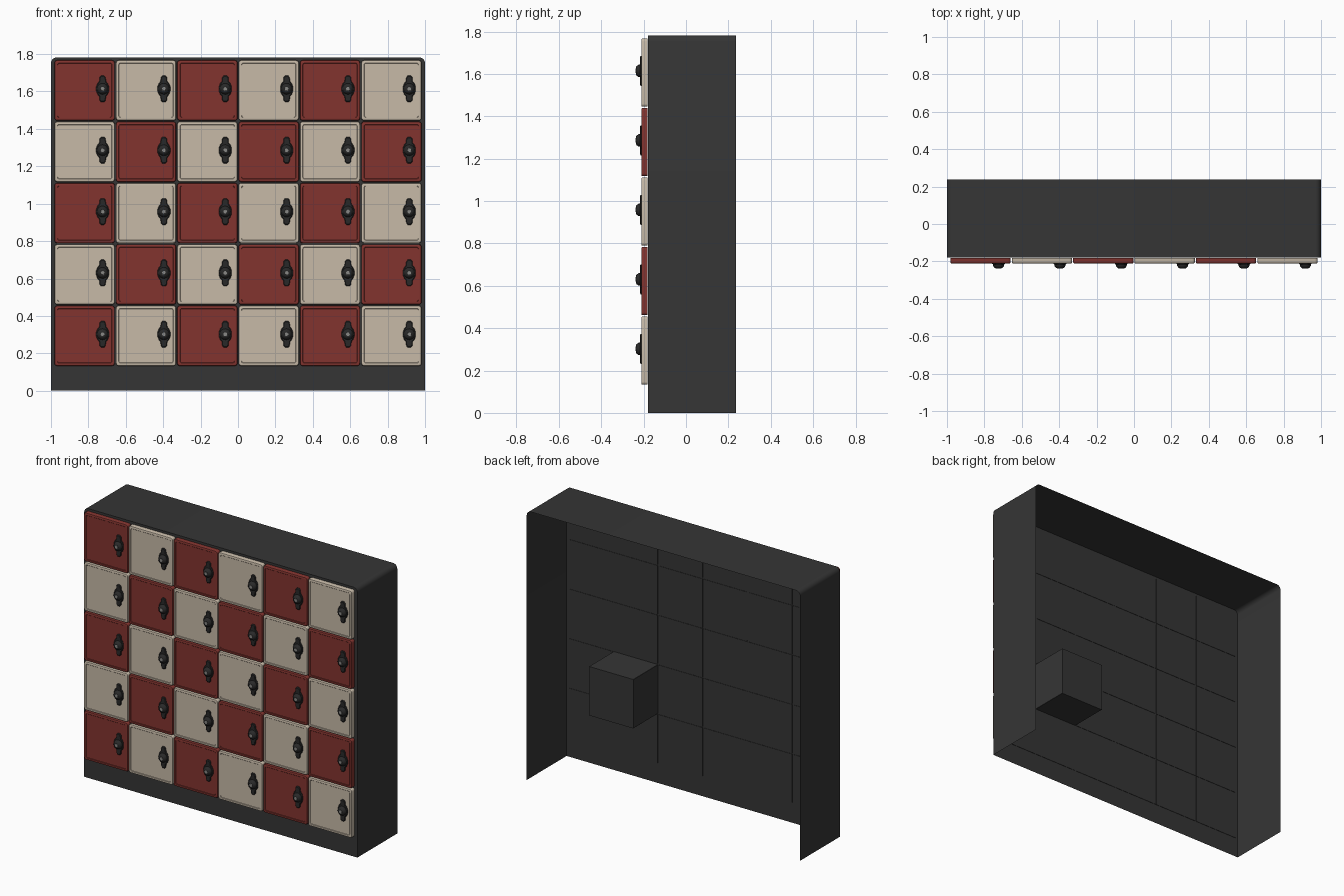
import bpy, bmesh, math

if "Cube" in bpy.data.objects:
    bpy.data.objects.remove(bpy.data.objects["Cube"])

def material(name, rgb):
    m = bpy.data.materials.new(name)
    m.diffuse_color = (*rgb, 1)
    m.use_nodes = True
    m.node_tree.nodes["Principled BSDF"].inputs["Base Color"].default_value = m.diffuse_color
    return m

DARK = material("charcoal", (0.036, 0.036, 0.036))
RED = material("brick red", (0.225, 0.034, 0.028))
CREAM = material("cream", (0.57, 0.49, 0.39))
BLACK = material("handle black", (0.022, 0.022, 0.022))
GREY = material("keyhole grey", (0.25, 0.25, 0.24))

def finish(bm, name, mat, angle=30):
    bmesh.ops.recalc_face_normals(bm, faces=bm.faces)
    me = bpy.data.meshes.new(name)
    bm.to_mesh(me)
    bm.free()
    me.materials.append(mat)
    for p in me.polygons:
        p.use_smooth = True
    me.set_sharp_from_angle(angle=math.radians(angle))
    return me

def place(name, me, loc=(0, 0, 0)):
    ob = bpy.data.objects.new(name, me)
    ob.location = loc
    bpy.context.collection.objects.link(ob)
    return ob

def rounded_square(h, r, seg=4):
    pts = []
    for q, (sx, sz) in enumerate(((1, 1), (-1, 1), (-1, -1), (1, -1))):
        for i in range(seg + 1):
            a = math.pi / 2 * (q + i / seg)
            pts.append((sx * (h - r) + r * math.cos(a), sz * (h - r) + r * math.sin(a)))
    return pts

def circle(r, n=16):
    return [(r * math.cos(2 * math.pi * i / n), r * math.sin(2 * math.pi * i / n)) for i in range(n)]

def loft(bm, rings, back=True):
    """Skin (outline, y) rings from back to front, closing the ends."""
    rows = [[bm.verts.new((x, y, z)) for x, z in pts] for pts, y in rings]
    for a, b in zip(rows, rows[1:]):
        for i in range(len(a)):
            j = (i + 1) % len(a)
            bm.faces.new((a[i], a[j], b[j], b[i]))
    if back:
        bm.faces.new(rows[0][::-1])
    bm.faces.new(rows[-1])

FRONT, BACK, TOP, STEP = -0.18, 0.237, 1.782, 0.328

# cabinet shell: thin sheet, open at the back and underneath, rounded top corners
half = [(1.0, 0.0)] + [(0.97 + 0.03 * math.cos(a), TOP - 0.03 + 0.03 * math.sin(a))
                       for a in (math.pi / 2 * i / 5 for i in range(6))]
outline = half + [(-x, z) for x, z in reversed(half)]
bm = bmesh.new()
f = [bm.verts.new((x, FRONT, z)) for x, z in outline]
b = [bm.verts.new((x, BACK, z)) for x, z in outline]
for i in range(len(f) - 1):
    bm.faces.new((f[i], b[i], b[i + 1], f[i + 1]))
bm.faces.new(f)
place("cabinet_shell", finish(bm, "cabinet_shell", DARK))

# shared door mesh: softened edges and a shallow recessed panel
def door_mesh(name, mat):
    bm = bmesh.new()
    loft(bm, [(rounded_square(0.161, 0.014), FRONT - 0.001),
              (rounded_square(0.161, 0.014), -0.205),
              (rounded_square(0.159, 0.013), -0.2095),
              (rounded_square(0.155, 0.011), -0.211),
              (rounded_square(0.146, 0.010), -0.211),
              (rounded_square(0.144, 0.009), -0.209)])
    return finish(bm, name, mat)

doors = {True: door_mesh("red_door", RED), False: door_mesh("cream_door", CREAM)}

# shared handle mesh: lobed backplate and tapered knob
side = [(0.008, 0.071), (0.016, 0.062), (0.018, 0.040), (0.027, 0.030), (0.034, 0.012)]
right = side + [(x, -z) for x, z in reversed(side)]
plate = right + [(-x, z) for x, z in reversed(right)]
bm = bmesh.new()
loft(bm, [(plate, -0.208), (plate, -0.213), ([(x * 0.85, z * 0.93) for x, z in plate], -0.217)])
loft(bm, [(circle(0.030), -0.216), (circle(0.029), -0.224),
          (circle(0.023), -0.233), (circle(0.016), -0.237)])
handle = finish(bm, "handle", BLACK)

bm = bmesh.new()
loft(bm, [(circle(0.011), -0.235), (circle(0.010), -0.238)])
keyhole = finish(bm, "keyhole", GREY)

# thin plate behind each door, leaving grooves on the inside of the cabinet
bm = bmesh.new()
loft(bm, [(rounded_square(0.161, 0.001, 1), FRONT + 0.003),
          (rounded_square(0.161, 0.001, 1), FRONT + 0.0005)])
backing = finish(bm, "backing", DARK)

for row in range(5):
    for col in range(6):
        x, z = (col - 2.5) * STEP, 0.13 + (row + 0.5) * STEP
        tag = f"_{row + 1}_{col + 1}"
        place("door" + tag, doors[(row + col) % 2 == 0], (x, 0, z))
        place("door_backing" + tag, backing, (x, 0, z))
        place("handle" + tag, handle, (x + 0.096, 0, z + 0.008))
        place("keyhole" + tag, keyhole, (x + 0.096, 0, z + 0.008))

# the single compartment box behind one door
bm = bmesh.new()
loft(bm, [(rounded_square(0.162, 0.001, 1), FRONT + 0.001),
          (rounded_square(0.162, 0.001, 1), 0.08)], back=False)
place("compartment_box", finish(bm, "compartment_box", DARK),
      (1.5 * STEP, 0, 0.13 + 1.5 * STEP))
